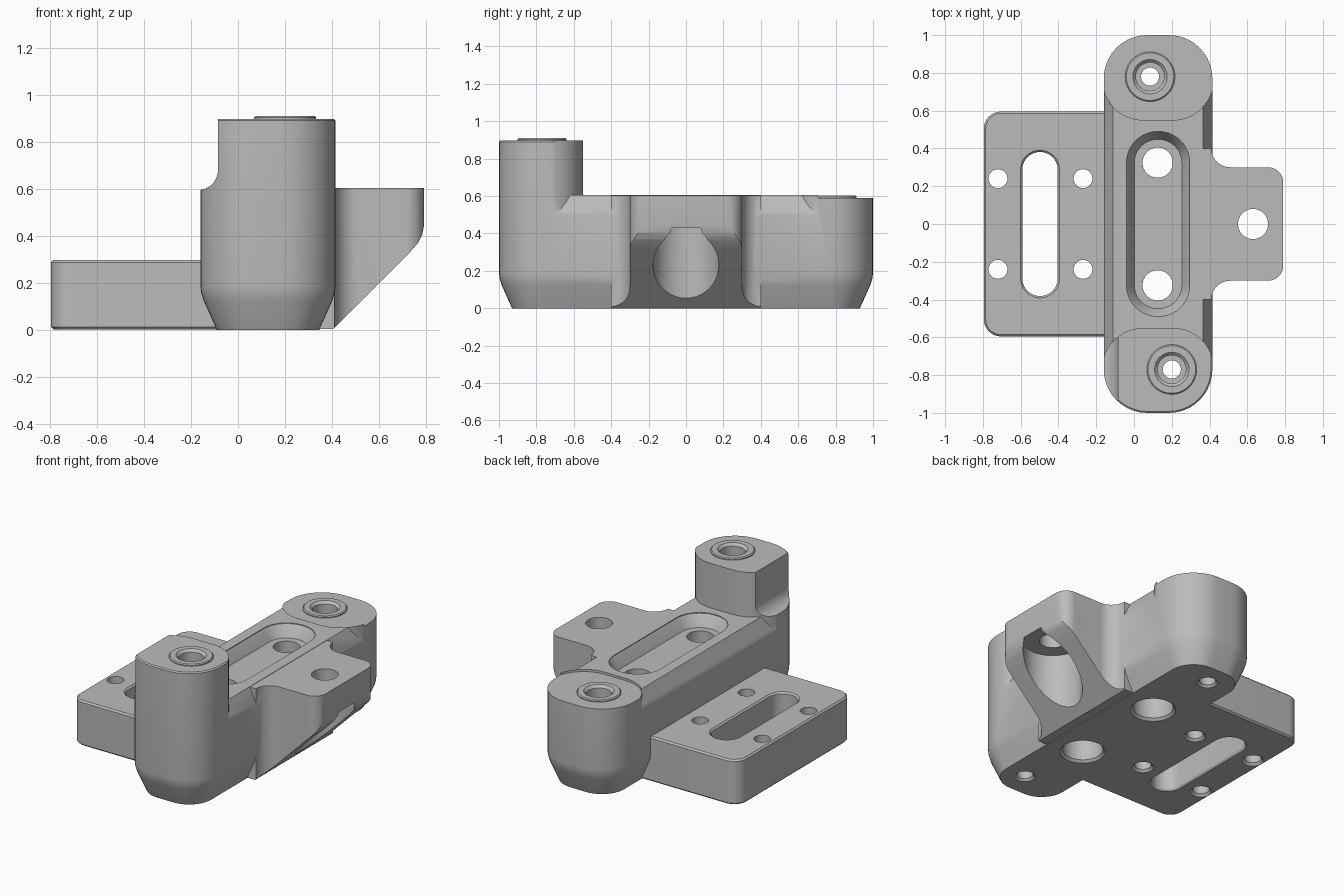
import bpy, bmesh, math

cube = bpy.data.objects.get("Cube")
if cube:
    bpy.data.objects.remove(cube, do_unlink=True)


def arc(cx, cy, r, a0, a1, n=10):
    return [(cx + r * math.cos(math.radians(a0 + (a1 - a0) * i / n)),
             cy + r * math.sin(math.radians(a0 + (a1 - a0) * i / n))) for i in range(n + 1)]


def round_rect(x0, x1, y0, y1, r, inset=0.0):
    x0, x1, y0, y1, r = x0 + inset, x1 - inset, y0 + inset, y1 - inset, r - inset
    return (arc(x1 - r, y1 - r, r, 0, 90) + arc(x0 + r, y1 - r, r, 90, 180)
            + arc(x0 + r, y0 + r, r, 180, 270) + arc(x1 - r, y0 + r, r, 270, 360))


def at_z(pts, z):
    return [(x, y, z) for x, y in pts]


def loft(name, rings):
    """Skin a stack of equal-length rings and cap both ends."""
    bm = bmesh.new()
    loops = [[bm.verts.new(p) for p in ring] for ring in rings]
    n = len(loops[0])
    for a, b in zip(loops, loops[1:]):
        for i in range(n):
            j = (i + 1) % n
            bm.faces.new((a[i], a[j], b[j], b[i]))
    bm.faces.new(loops[0])
    bm.faces.new(loops[-1])
    bmesh.ops.recalc_face_normals(bm, faces=bm.faces)
    mesh = bpy.data.meshes.new(name)
    bm.to_mesh(mesh)
    bm.free()
    obj = bpy.data.objects.new(name, mesh)
    bpy.context.scene.collection.objects.link(obj)
    return obj


def slab(name, plan, z0, z1):
    return loft(name, [at_z(plan, z0), at_z(plan, z1)])


def prism_y(name, profile, y0, y1):
    return loft(name, [[(x, y, z) for x, z in profile] for y in (y0, y1)])


def lathe(name, cx, cy, profile):
    return loft(name, [at_z(arc(cx, cy, r, 0, 360, 40)[:-1], z) for r, z in profile])


def stack(name, rect, steps):
    """Rounded rectangle lofted through (inset, z) steps."""
    return loft(name, [at_z(round_rect(*rect, inset=i), z) for i, z in steps])


def combine(target, tool, operation):
    mod = target.modifiers.new("combine", 'BOOLEAN')
    mod.operation, mod.object, mod.solver = operation, tool, 'EXACT'
    bpy.context.view_layer.update()
    graph = bpy.context.evaluated_depsgraph_get()
    mesh = bpy.data.meshes.new_from_object(target.evaluated_get(graph))
    target.modifiers.clear()
    target.data = mesh
    bpy.data.objects.remove(tool, do_unlink=True)


def cut(target, tool):
    combine(target, tool, 'DIFFERENCE')


def join(target, tool):
    combine(target, tool, 'UNION')


# Long body with rounded ends and a tapered foot
LEFT, RIGHT, MID = -0.16, 0.415, 0.1275
bracket = stack("mounting_bracket", (LEFT, RIGHT, -1, 1, 0.23),
                [(0.07, 0), (0.014, 0.125), (0.003, 0.16), (0, 0.19), (0, 0.89), (0.008, 0.897)])


def post_plan(side):
    y = sorted((side * 1.1, side * 0.55))
    return round_rect(LEFT - 0.01, RIGHT + 0.01, y[0], y[1], 0.22)


# Clear everything above the spine except the tall front post
clear = slab("clearance", round_rect(-0.6, 0.9, -0.8, 1.3, 0.05), 0.605, 1.2)
cut(clear, slab("tall_post_guard", post_plan(-1), 0.3, 1.4))
cut(bracket, clear)
cut(bracket, slab("short_post_top", post_plan(1), 0.59, 0.8))

# Sloped shoulders along the spine, stopping at both posts
for sign in (-1, 1):
    profile = [(MID + sign * d, z) for d, z in
               ((0.2975, 0.479), (0.2275, 0.626), (0.45, 0.626), (0.45, 0.479))]
    shoulder = prism_y("shoulder_cut", profile, -0.8, 0.8)
    for side in (-1, 1):
        cut(shoulder, slab("post_guard", post_plan(side), 0.3, 0.8))
    cut(bracket, shoulder)

# Relief with a concave foot on the side of the tall post
relief = arc(-0.17, 0.68, 0.085, -90, 0) + [(-0.085, 1.1), (-0.5, 1.1), (-0.5, 0.595)]
cut(bracket, prism_y("post_relief", relief, -1.2, -0.45))

# Base plate
join(bracket, stack("base_plate", (-0.795, 0.1, -0.595, 0.595, 0.09),
                    [(0.01, 0.003), (0, 0.013), (0, 0.287), (0.01, 0.297)]))

# Side lug, filleted into the body and sloped underneath
half = (arc(0.71, 0.22, 0.08, 0, 90) + arc(0.51, 0.4, 0.1, 270, 180) + [(0.2, 0.4)])
plan = half + [(x, -y) for x, y in reversed(half)]
lug = slab("side_lug", plan, 0.004, 0.603)
slope = [(0.3, -0.1), (0.73, 0.33), (0.765, 0.37), (0.783, 0.405), (0.79, 0.44),
         (1, 0.44), (1, -0.1)]
cut(lug, prism_y("lug_slope", slope, -0.6, 0.6))
join(bracket, lug)

# Recessed pocket with sloping walls
cut(bracket, stack("pocket", (-0.04, 0.295, -0.49, 0.49, 0.165),
                   [(0.042, 0.525), (0.008, 0.59), (0, 0.6), (0, 0.75)]))

# Raised seats and stepped bores in the posts
for x, y, top in ((0.2, -0.77, 0.897), (0.085, 0.78, 0.59)):
    join(bracket, lathe("seat_ring", x, y, [(0.132, top - 0.1), (0.132, top + 0.006),
                                            (0.126, top + 0.012)]))
    cut(bracket, lathe("post_bore", x, y, [
        (0.072, -0.01), (0.048, 0.014), (0.048, top - 0.2), (0.075, top - 0.2),
        (0.075, top - 0.004), (0.1, top + 0.021)]))

# Counterbored holes in the pocket floor
for side in (-1, 1):
    cut(bracket, lathe("pocket_hole", 0.125, side * 0.325, [
        (0.145, -0.01), (0.12, 0.015), (0.12, 0.3), (0.08, 0.3), (0.08, 0.7)]))

# Counterbored hole in the lug
cut(bracket, lathe("lug_hole", 0.63, 0, [(0.176, -0.1), (0.176, 0.43), (0.08, 0.43), (0.08, 0.8)]))

# Four plate holes and the slot
for x in (-0.72, -0.27):
    for y in (-0.24, 0.24):
        cut(bracket, lathe("plate_hole", x, y, [(0.078, -0.01), (0.05, 0.018), (0.05, 0.4)]))
cut(bracket, stack("plate_slot", (-0.595, -0.4, -0.385, 0.385, 0.097),
                   [(-0.012, -0.01), (0.004, 0.015), (0.004, 0.287), (-0.016, 0.307)]))

# Grey finish
grey = bpy.data.materials.new("plain_grey")
grey.use_nodes = True
colour = (0.5, 0.5, 0.5, 1)
grey.diffuse_color = colour
grey.node_tree.nodes["Principled BSDF"].inputs["Base Color"].default_value = colour
bracket.data.materials.clear()
bracket.data.materials.append(grey)
for face in bracket.data.polygons:
    face.material_index = 0

bpy.ops.object.select_all(action='DESELECT')
bracket.select_set(True)
bpy.context.view_layer.objects.active = bracket
bpy.ops.object.shade_smooth_by_angle(angle=math.radians(30))
